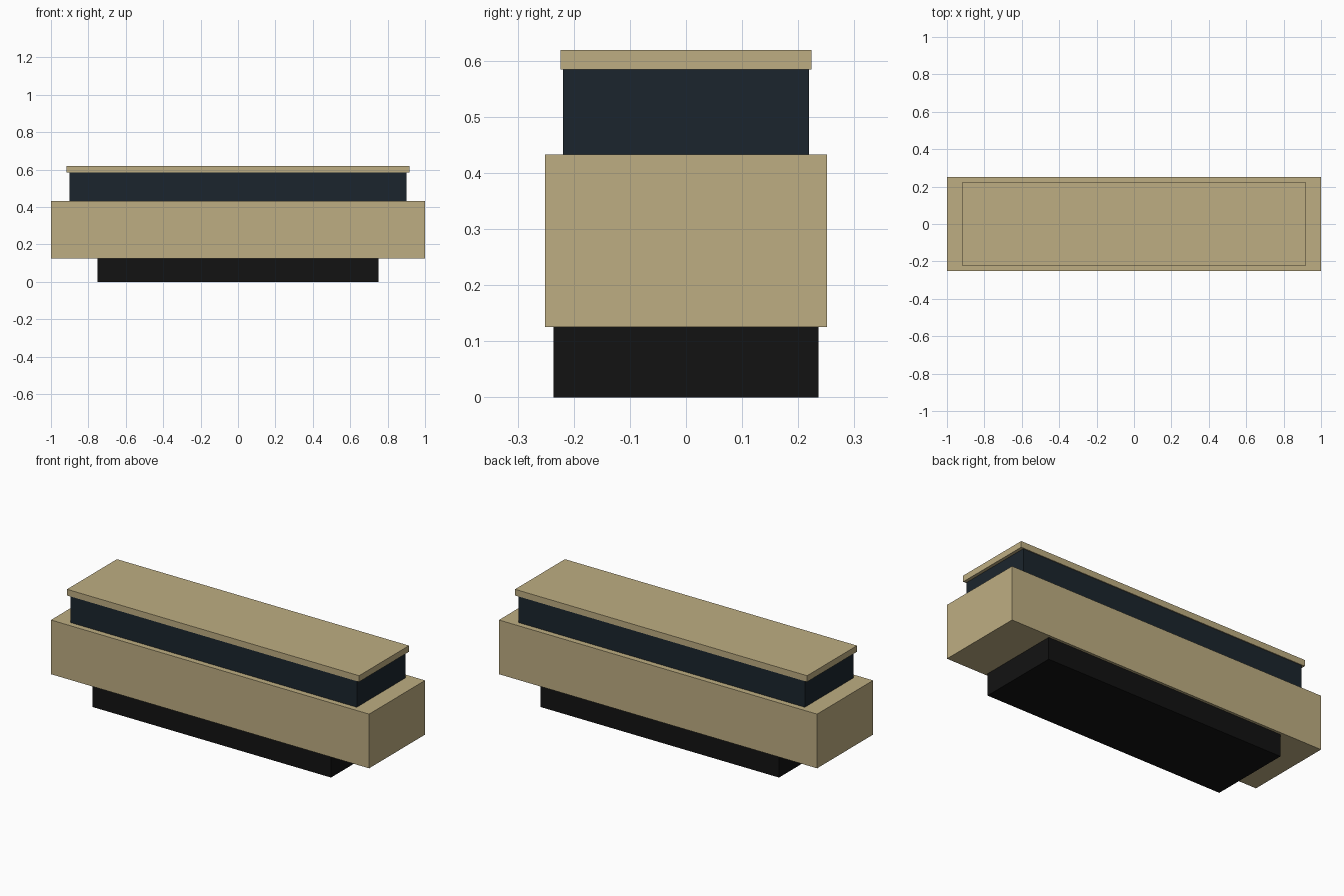
import bpy

if "Cube" in bpy.data.objects:
    bpy.data.objects.remove(bpy.data.objects["Cube"])


def make_material(name, rgb):
    mat = bpy.data.materials.new(name)
    mat.diffuse_color = (*rgb, 1.0)
    mat.use_nodes = True
    mat.node_tree.nodes["Principled BSDF"].inputs["Base Color"].default_value = mat.diffuse_color
    return mat


def box(name, half_x, half_y, z0, z1, mat):
    bpy.ops.mesh.primitive_cube_add(size=2, location=(0, 0, (z0 + z1) / 2))
    ob = bpy.context.object
    ob.name = name
    ob.scale = (half_x, half_y, (z1 - z0) / 2)
    bpy.ops.object.transform_apply(location=False, rotation=False, scale=True)
    ob.data.materials.append(mat)
    return ob


tan = make_material("tan", (0.515, 0.423, 0.223))
glass = make_material("dark_glass", (0.011, 0.0185, 0.026))
black = make_material("black", (0.006, 0.006, 0.006))

# Recessed undercarriage
box("undercarriage", 0.75, 0.236, 0.0, 0.125, black)
# Main body
box("body", 1.0, 0.251, 0.125, 0.433, tan)
# Window band, tucked slightly into the roof
box("window_band", 0.90, 0.219, 0.433, 0.60, glass)
# Thin overhanging roof
box("roof", 0.918, 0.224, 0.584, 0.619, tan)
